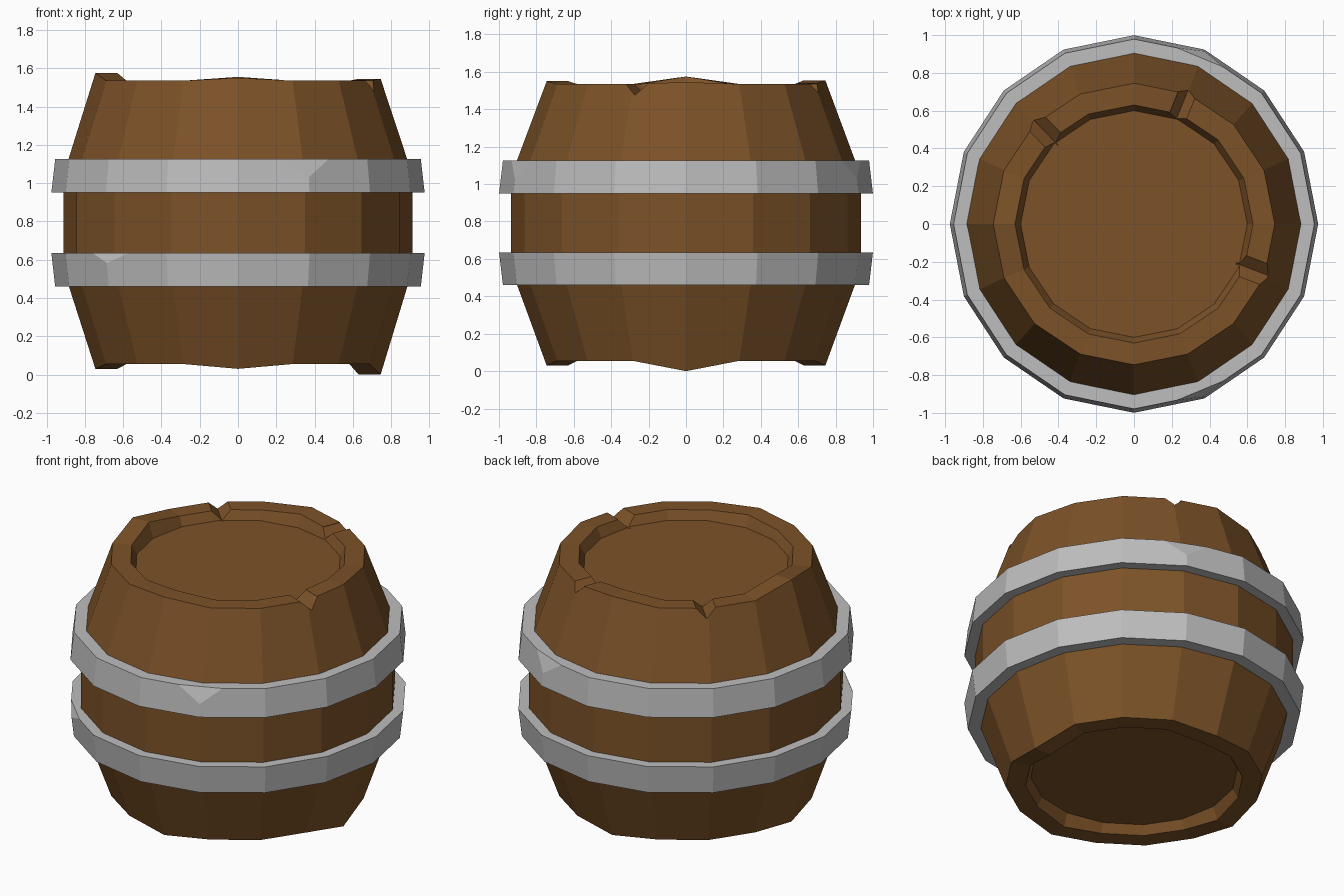
import bpy, bmesh
from math import cos, sin, radians
from mathutils import Vector, Matrix

SIDES = 16

if "Cube" in bpy.data.objects:
    bpy.data.objects.remove(bpy.data.objects["Cube"], do_unlink=True)


def material(name, color):
    mat = bpy.data.materials.new(name)
    mat.use_nodes = True
    mat.diffuse_color = color
    bsdf = mat.node_tree.nodes["Principled BSDF"]
    bsdf.inputs["Base Color"].default_value = color
    bsdf.inputs["Roughness"].default_value = 0.8
    return mat


wood = material("brown wood", (0.2, 0.084, 0.021, 1))
metal = material("grey iron", (0.51, 0.51, 0.51, 1))


def make_object(name, bm, mat=None):
    bmesh.ops.recalc_face_normals(bm, faces=bm.faces)
    mesh = bpy.data.meshes.new(name)
    bm.to_mesh(mesh)
    bm.free()
    obj = bpy.data.objects.new(name, mesh)
    bpy.context.collection.objects.link(obj)
    if mat:
        mesh.materials.append(mat)
    return obj


def lathe(name, profile, mat, closed):
    """Rings of (x radius, y radius, z, {side index: lift})."""
    bm = bmesh.new()
    rings = []
    for rx, ry, z, lifts in profile:
        ring = []
        for i in range(SIDES):
            a = radians(360 / SIDES * i)
            ring.append(bm.verts.new((rx * cos(a), ry * sin(a), z + lifts.get(i, 0))))
        rings.append(ring)
    pairs = list(zip(rings, rings[1:]))
    if closed:
        pairs.append((rings[-1], rings[0]))
    else:
        bm.faces.new(rings[0])
        bm.faces.new(rings[-1])
    for low, high in pairs:
        for i in range(SIDES):
            j = (i + 1) % SIDES
            bm.faces.new((low[i], low[j], high[j], high[i]))
    return make_object(name, bm, mat)


def carve(target, cutters):
    """Subtract each (matrix, size) box from the target."""
    for matrix, size in cutters:
        bm = bmesh.new()
        bmesh.ops.create_cube(bm, size=1)
        bmesh.ops.scale(bm, vec=size, verts=bm.verts)
        bm.transform(matrix)
        cutter = make_object("cutter", bm)
        cutter.hide_render = True
        mod = target.modifiers.new("cut", "BOOLEAN")
        mod.operation = "DIFFERENCE"
        mod.solver = "EXACT"
        mod.object = cutter
        bpy.context.view_layer.objects.active = target
        bpy.ops.object.modifier_apply(modifier=mod.name)
        bpy.data.objects.remove(cutter, do_unlink=True)


def notch(angle, z, width):
    """V-shaped groove running outward across a rim."""
    a = radians(angle)
    place = Matrix.Translation((0.72 * cos(a), 0.72 * sin(a), z))
    turn = Matrix.Rotation(a, 4, "Z") @ Matrix.Rotation(radians(45), 4, "X")
    return place @ turn, (0.28, width, width)


def chip(angle, rx, z, up):
    """Slanted slice off the corner of a hoop."""
    a = radians(angle)
    n = Vector((0.93 * cos(a), 0.93 * sin(a), 0.37 * up))
    corner = Vector((rx * cos(a), rx * 1.025 * sin(a), z))
    turn = n.to_track_quat("Z", "Y").to_matrix().to_4x4()
    return Matrix.Translation(corner + n * (0.2 - 0.025)) @ turn, (0.4, 0.4, 0.4)


# Barrel body: sunken ends, uneven rims and bulging sides
foot = {0: -0.055, 4: -0.025, 8: -0.025, 12: -0.025}
crown = {0: 0.01, 4: 0.02, 8: 0.04, 12: 0.015}
body = lathe("barrel_body", [
    (0.60, 0.60, 0.11, {}),
    (0.63, 0.63, 0.055, foot),
    (0.745, 0.745, 0.055, foot),
    (0.912, 0.936, 0.55, {}),
    (0.912, 0.936, 1.04, {}),
    (0.745, 0.745, 1.535, crown),
    (0.63, 0.63, 1.535, crown),
    (0.60, 0.60, 1.48, {}),
], wood, False)
carve(body, [
    notch(134, 1.535, 0.08),
    notch(68, 1.535, 0.07),
    notch(-21, 1.535, 0.085),
    notch(220, 1.535, 0.11),
    notch(226, 0.055, 0.06),
    notch(113, 0.055, 0.07),
])

# Iron hoops, each wider towards the middle of the barrel
WIDE, NARROW, INNER = 0.975, 0.955, 0.85


def hoop(name, z_wide, z_narrow):
    rings = [(INNER, z_wide), (WIDE, z_wide), (NARROW, z_narrow), (INNER, z_narrow)]
    return lathe(name, [(r, r * 1.025, z, {}) for r, z in rings], metal, True)


upper = hoop("upper_hoop", 0.95, 1.125)
carve(upper, [
    chip(292.5, NARROW, 1.125, 1),
    chip(67.5, NARROW, 1.125, 1),
    chip(-22.5, WIDE, 0.95, -1),
    chip(180, WIDE, 0.95, -1),
])
lower = hoop("lower_hoop", 0.635, 0.46)
carve(lower, [chip(225, WIDE, 0.635, 1)])
